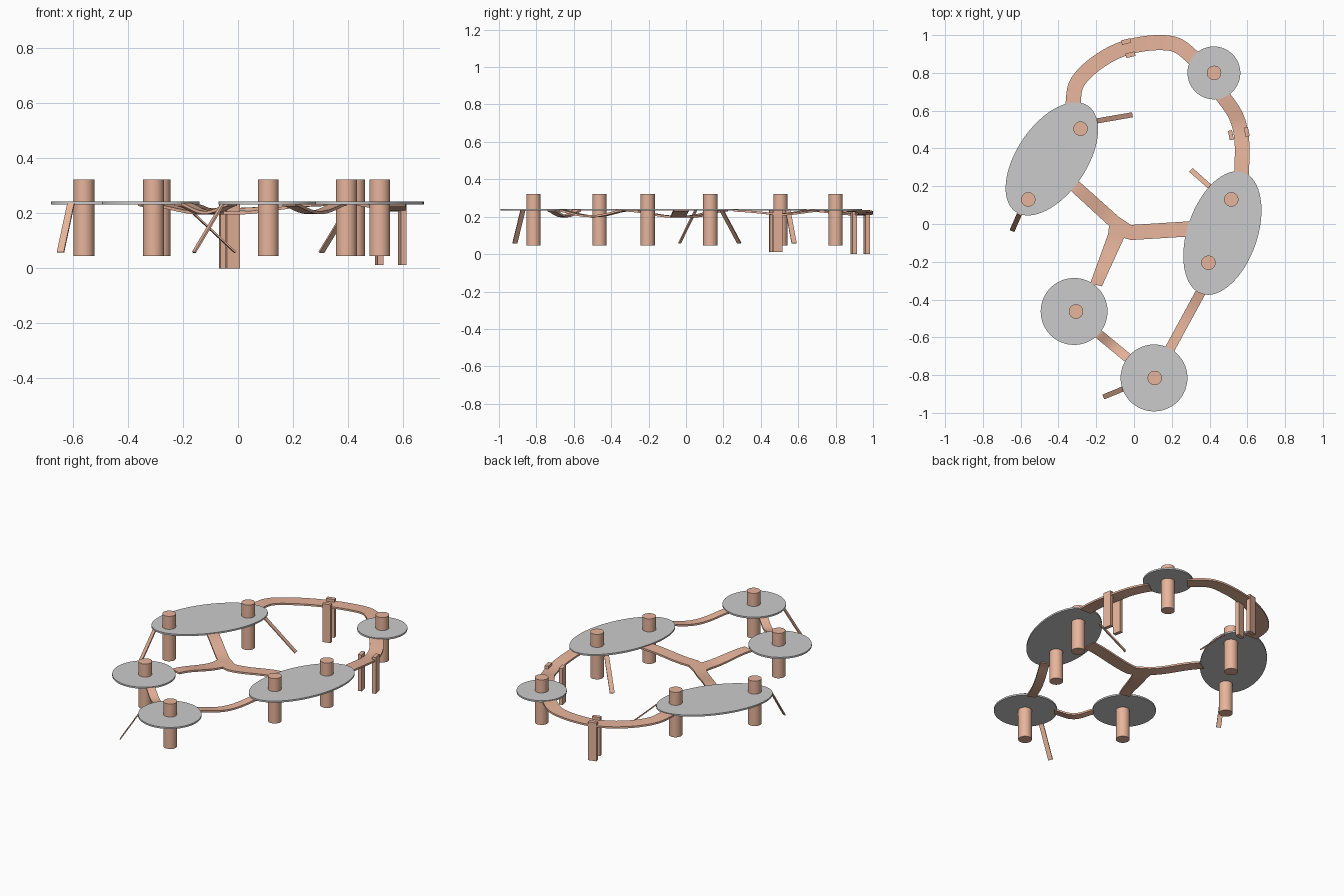
import bpy, bmesh, math
from mathutils import Vector
from mathutils.geometry import interpolate_bezier

if "Cube" in bpy.data.objects:
    bpy.data.objects.remove(bpy.data.objects["Cube"])

wood = bpy.data.materials.new("wood")
wood.diffuse_color = (0.8, 0.46, 0.33, 1)
wood.use_nodes = True
wood.node_tree.nodes["Principled BSDF"].inputs["Base Color"].default_value = wood.diffuse_color
TOP = 0.238      # bridge height where it meets a deck
THICK = 0.011


def finish(name, bm, mat=None, smooth=False):
    bmesh.ops.recalc_face_normals(bm, faces=bm.faces)
    me = bpy.data.meshes.new(name)
    bm.to_mesh(me)
    bm.free()
    ob = bpy.data.objects.new(name, me)
    bpy.context.collection.objects.link(ob)
    if mat:
        me.materials.append(mat)
    if smooth:
        bpy.context.view_layer.objects.active = ob
        ob.select_set(True)
        bpy.ops.object.shade_smooth_by_angle(angle=math.radians(35))
        ob.select_set(False)
    return ob


def disc(name, x, y, a, b, angle, z0, z1, mat=None):
    bm = bmesh.new()
    bmesh.ops.create_cone(bm, cap_ends=True, segments=64, radius1=1, radius2=1, depth=1)
    ob = finish(name, bm, mat, True)
    ob.location = (x, y, (z0 + z1) / 2)
    ob.scale = (a, b, z1 - z0)
    ob.rotation_euler.z = math.radians(angle)


def strip(name, rows):
    """Thin slab from rows of (left, right) top points."""
    bm = bmesh.new()
    down = Vector((0, 0, THICK))
    rings = [[bm.verts.new(p) for p in (l, r, r - down, l - down)] for l, r in rows]
    for p, q in zip(rings, rings[1:]):
        for i in range(4):
            j = (i + 1) % 4
            bm.faces.new((p[i], p[j], q[j], q[i]))
    bm.faces.new(rings[0])
    bm.faces.new(rings[-1])
    finish(name, bm, wood, True)


def bridge(name, pts, width, dip):
    """Sagging ribbon along a smooth path."""
    p = [Vector((x, y, 0)) for x, y in pts]
    path = []
    for i in range(len(p) - 1):
        t0 = (p[i + 1] - p[max(i - 1, 0)]) / 6
        t1 = (p[min(i + 2, len(p) - 1)] - p[i]) / 6
        n = 20 if len(p) == 2 else 8
        path += interpolate_bezier(p[i], p[i] + t0, p[i + 1] - t1, p[i + 1], n + 1)[:-1]
    path.append(p[-1])
    rows = []
    for i, c in enumerate(path):
        d = (path[min(i + 1, len(path) - 1)] - path[max(i - 1, 0)]).normalized()
        side = Vector((-d.y, d.x, 0)) * width / 2
        s = i / (len(path) - 1)
        z = Vector((0, 0, TOP - dip * (1 - math.cos(2 * math.pi * s)) / 2))
        rows.append((c + side + z, c - side + z))
    strip(name, rows)


def box(name, x, y, sx, sy, z0, z1, angle):
    bm = bmesh.new()
    bmesh.ops.create_cube(bm, size=1)
    ob = finish(name, bm, wood)
    ob.location = (x, y, (z0 + z1) / 2)
    ob.scale = (sx, sy, z1 - z0)
    ob.rotation_euler.z = math.radians(angle)


# Round and oval decks
for i, d in enumerate([(-.435, .345, .34, .185, 55.8), (.468, -.048, .34, .185, 71),
                       (.423, .80, .14, .14, 0), (-.317, -.463, .177, .177, 0),
                       (.106, -.815, .177, .177, 0)]):
    disc(f"deck_{i + 1}", *d, 0.232, 0.242)

# Trunk poles through the decks
for i, (x, y) in enumerate([(-.283, .505), (-.56, .13), (.515, .13), (.394, -.205),
                            (.424, .80), (-.307, -.463), (.11, -.815)]):
    disc(f"pole_{i + 1}", x, y, .038, .038, 0, 0.045, 0.322, wood)

# Bridges between decks
bridge("rear_arc_bridge", [(-.323, .63), (-.307, .735), (-.238, .82), (-.127, .897),
                           (-.01, .942), (.122, .96), (.233, .944), (.335, .86)], .08, .02)
bridge("side_arc_bridge", [(.46, .69), (.54, .571), (.571, .439), (.569, .255)], .078, .02)
bridge("front_left_bridge", [(-.19, -.58), (-.02, -.72)], .05, .03)
bridge("front_right_bridge", [(.185, -.67), (.37, -.33)], .053, .03)

# Three-way bridge: flat hub and three rising arms
HUB = 0.206
hub = [(-.08, .037), (-.016, -.005), (-.016, -.085), (-.053, -.074), (-.137, -.053), (-.132, -.01)]
bm = bmesh.new()
lo = bm.faces.new([bm.verts.new((x, y, HUB - THICK)) for x, y in hub])
ext = bmesh.ops.extrude_face_region(bm, geom=[lo], use_keep_orig=True)
bmesh.ops.translate(bm, vec=(0, 0, THICK),
                    verts=[v for v in ext["geom"] if isinstance(v, bmesh.types.BMVert)])
finish("bridge_hub", bm, wood)
for name, a, b, c, d in [("left", hub[5], hub[0], (-.35, .19), (-.29, .225)),
                         ("right", hub[1], hub[2], (.31, .015), (.31, -.065)),
                         ("front", hub[3], hub[4], (-.17, -.33), (-.232, -.315))]:
    rows = []
    for i in range(17):
        t = i / 16
        z = HUB + (TOP - HUB) * (1 - math.cos(math.pi * t)) / 2
        rows.append([Vector((*Vector(p).lerp(Vector(q), t), z)) for p, q in ((a, c), (b, d))])
    strip(f"hub_arm_{name}", rows)

# Paired support posts beside the arc bridges
box("rear_post_outer", -.042, .966, .05, .024, 0, .236, 14)
box("rear_post_inner", -.019, .896, .05, .024, 0, .236, 14)
box("side_post_outer", .597, .488, .022, .05, .012, .236, 12)
box("side_post_inner", .513, .470, .022, .05, .012, .236, 12)

# Leaning planks from deck edge down
for i, (a, b) in enumerate([((-.20, .545), (-.01, .578)), ((-.607, .052), (-.645, -.035)),
                            ((.41, .19), (.303, .285)), ((-.055, -.872), (-.16, -.915))]):
    p, q = Vector((*a, .235)), Vector((*b, .058))
    d = q - p
    side = Vector((-d.y, d.x, 0)).normalized() * .0135
    up = side.cross(d).normalized() * .003
    bm = bmesh.new()
    ends = [[bm.verts.new(e + s * side + u * up)
             for s, u in ((1, 1), (-1, 1), (-1, -1), (1, -1))] for e in (p, q)]
    bm.faces.new(ends[0])
    bm.faces.new(ends[1])
    for k in range(4):
        j = (k + 1) % 4
        bm.faces.new((ends[0][k], ends[0][j], ends[1][j], ends[1][k]))
    finish(f"plank_{i + 1}", bm, wood)
